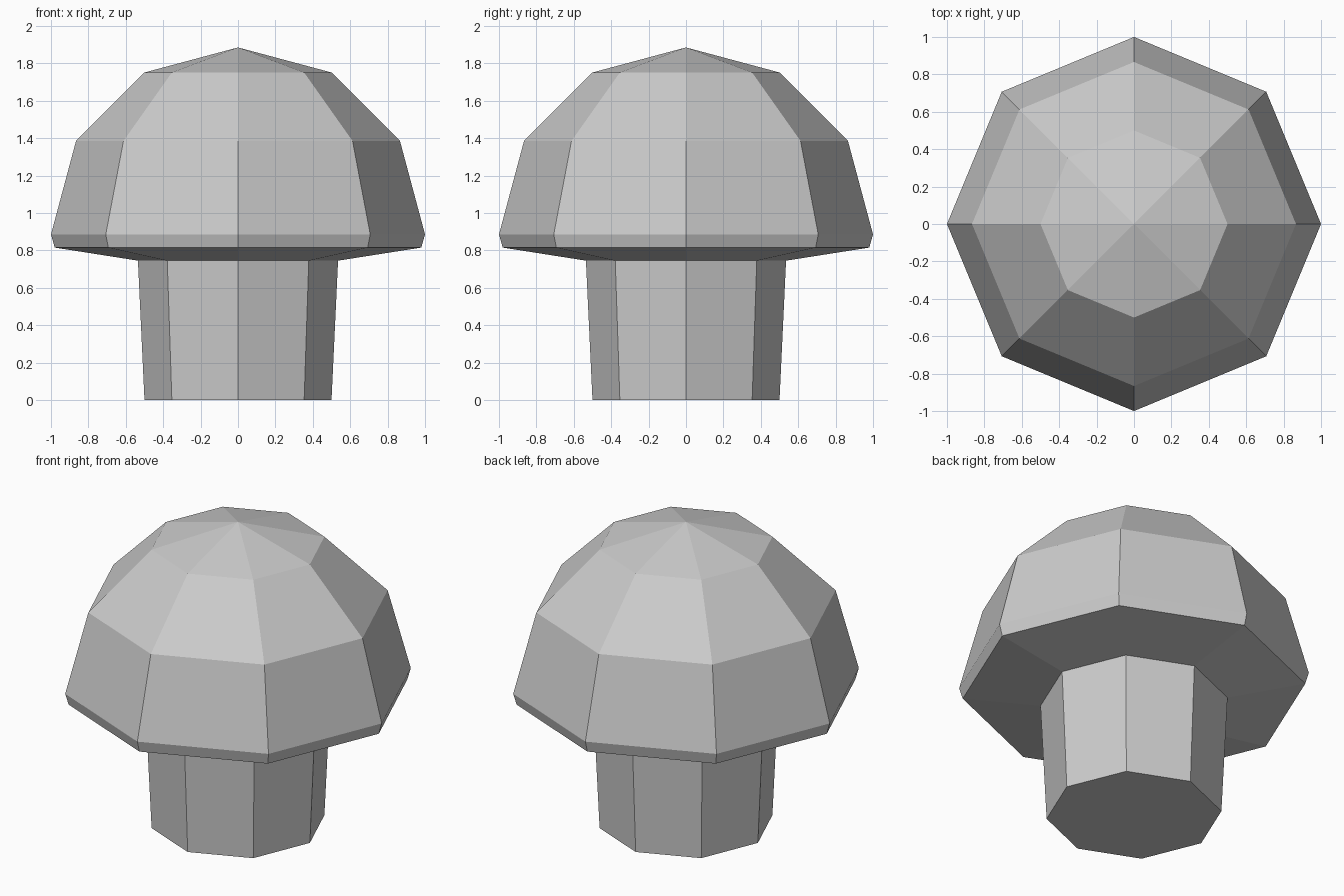
import bpy
import bmesh
from math import cos, sin, pi

SIDES = 8

cube = bpy.data.objects.get("Cube")
if cube:
    bpy.data.objects.remove(cube, do_unlink=True)

# One plain grey for the whole model
grey = bpy.data.materials.new("light_grey")
grey.use_nodes = True
grey.diffuse_color = (0.6, 0.6, 0.6, 1)
grey.node_tree.nodes["Principled BSDF"].inputs["Base Color"].default_value = (0.6, 0.6, 0.6, 1)


def lathe(name, profile, apex=None, cap_start=False):
    """Spin (radius, height) rings, bottom to top, into a faceted solid."""
    bm = bmesh.new()
    rings = [[bm.verts.new((r * cos(2 * pi * i / SIDES), r * sin(2 * pi * i / SIDES), z))
              for i in range(SIDES)] for r, z in profile]
    for low, high in zip(rings, rings[1:]):
        for i in range(SIDES):
            j = (i + 1) % SIDES
            bm.faces.new((low[i], low[j], high[j], high[i]))
    if apex is not None:
        tip = bm.verts.new((0, 0, apex))
        for i in range(SIDES):
            bm.faces.new((rings[-1][i], rings[-1][(i + 1) % SIDES], tip))
    if cap_start:
        bm.faces.new(rings[0][::-1])
    mesh = bpy.data.meshes.new(name)
    bm.to_mesh(mesh)
    bm.free()
    mesh.materials.append(grey)
    obj = bpy.data.objects.new(name, mesh)
    bpy.context.collection.objects.link(obj)
    return obj


# Stem: slightly flared, closed at the foot, meeting the underside of the cap
STEM_TOP = (0.535, 0.745)
lathe("stem", [(0.5, 0), STEM_TOP], cap_start=True)

# Cap: underside, short rim, then a hemispherical dome
CENTRE = 0.885
dome = [(cos(a * pi / 6), CENTRE + sin(a * pi / 6)) for a in range(3)]
lathe("cap", [STEM_TOP, (0.98, 0.815)] + dome, apex=CENTRE + 1)
